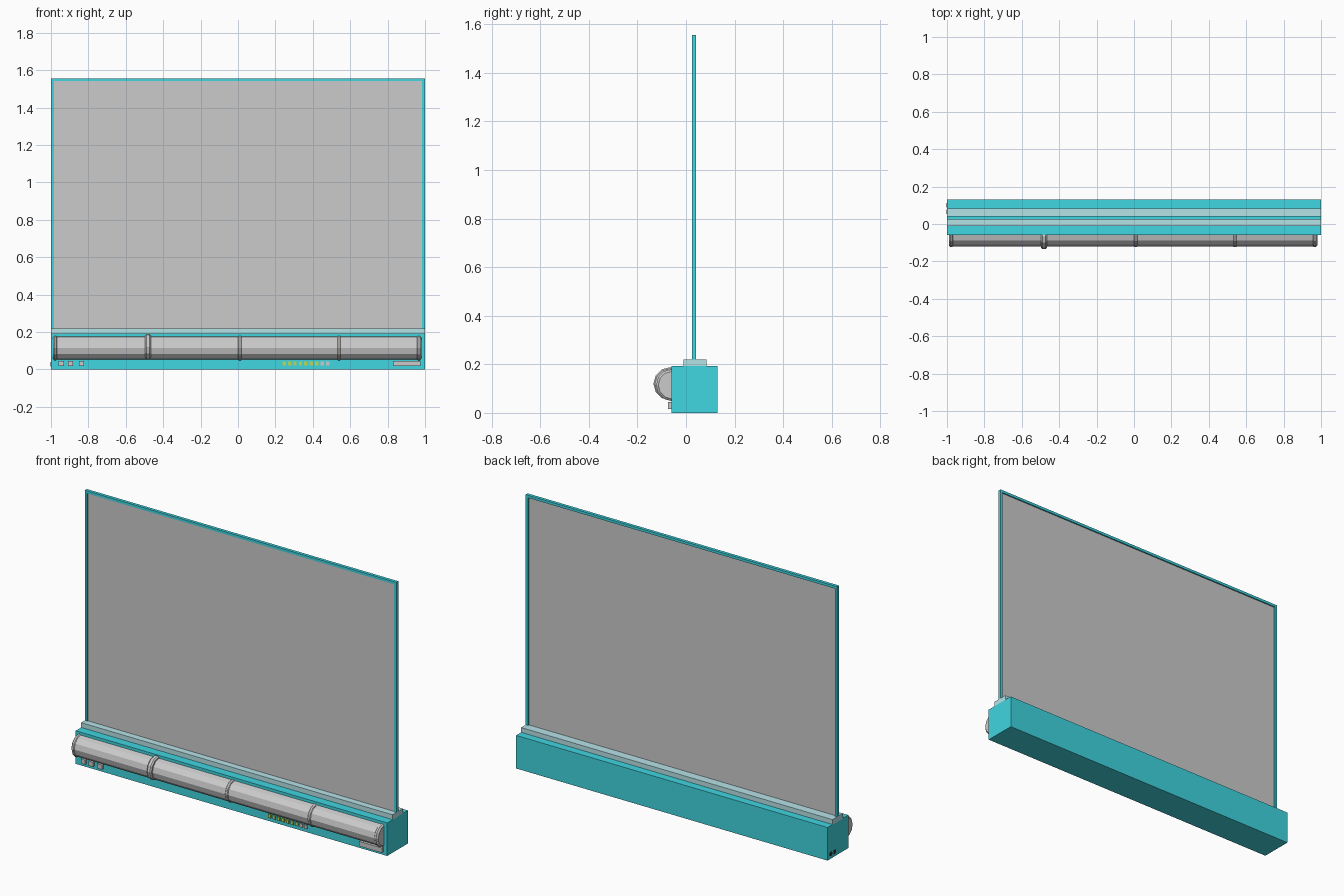
import bpy, bmesh, math
from mathutils import Matrix

if "Cube" in bpy.data.objects:
    bpy.data.objects.remove(bpy.data.objects["Cube"])


def material(name, r, g, b):
    m = bpy.data.materials.new(name)
    m.diffuse_color = (r, g, b, 1)
    m.use_nodes = True
    m.node_tree.nodes["Principled BSDF"].inputs["Base Color"].default_value = m.diffuse_color
    return m


TEAL = material("teal", 0.05, 0.67, 0.75)
PALE = material("pale_teal", 0.47, 0.77, 0.81)
GREEN = material("lamp_green", 0.5, 0.7, 0.1)
BLACK = material("socket_black", 0.03, 0.03, 0.03)


def finish(name, bm, mat):
    mesh = bpy.data.meshes.new(name)
    bmesh.ops.recalc_face_normals(bm, faces=bm.faces)
    bm.to_mesh(mesh)
    bm.free()
    ob = bpy.data.objects.new(name, mesh)
    bpy.context.collection.objects.link(ob)
    if mat:
        mesh.materials.append(mat)
    return ob


def box(name, x, y, z, mat=None):
    """Box given by its (min, max) range on each axis."""
    bm = bmesh.new()
    centre = [(a + b) / 2 for a, b in (x, y, z)]
    size = [b - a for a, b in (x, y, z)]
    bmesh.ops.create_cube(bm, size=1, matrix=Matrix.Translation(centre) @ Matrix.Diagonal((*size, 1)))
    return finish(name, bm, mat)


def lathe_x(name, profile, y, z, sides=12, mat=None):
    """Flat-sided solid turned around an axis along x; profile is (x, radius)."""
    bm = bmesh.new()
    rings = [[bm.verts.new((x, y + r * math.cos(2 * math.pi * i / sides),
                            z + r * math.sin(2 * math.pi * i / sides)))
              for i in range(sides)] for x, r in profile]
    for a, b in zip(rings, rings[1:]):
        for i in range(sides):
            j = (i + 1) % sides
            bm.faces.new((a[i], a[j], b[j], b[i]))
    bm.faces.new(rings[0])
    bm.faces.new(rings[-1])
    return finish(name, bm, mat)


# Base housing and the raised ledge
box("base_housing", (-1, 1), (-0.06, 0.13), (0, 0.192), TEAL)
box("top_ledge", (-1, 1), (-0.01, 0.084), (0.19, 0.22), PALE)

# Screen frame and panel
FY = (0.024, 0.042)
for side, s in (("left", -1), ("right", 1)):
    box(side + "_frame_bar", tuple(sorted((s * 1.0, s * 0.985))), FY, (0.215, 1.556), TEAL)
box("top_frame_bar", (-0.985, 0.985), FY, (1.541, 1.556), TEAL)
box("screen_panel", (-0.986, 0.986), (0.029, 0.034), (0.215, 1.542))

# Tube along the front, with its collars and end caps
TY, TZ = -0.057, 0.114
lathe_x("front_tube", [(-0.975, 0.062), (0.965, 0.062)], TY, TZ)
for i, x in enumerate((0.01, 0.54)):
    lathe_x(f"thin_collar_{i + 1}", [(x - 0.009, 0.063), (x - 0.005, 0.066),
                                     (x + 0.005, 0.066), (x + 0.009, 0.063)], TY, TZ)
lathe_x("wide_collar", [(-0.496, 0.062), (-0.489, 0.068), (-0.473, 0.068), (-0.466, 0.062)],
        -0.066, 0.12)
for name, x, s in (("left_end_cap", -0.968, -1), ("right_end_cap", 0.958, 1)):
    lathe_x(name, [(x, 0.062), (x + s * 0.004, 0.066), (x + s * 0.014, 0.066), (x + s * 0.022, 0.057)],
            TY, TZ)

# Push buttons, indicator lamps and plate on the front
for i, x in enumerate((-0.945, -0.895, -0.837)):
    box(f"push_button_{i + 1}", (x - 0.014, x + 0.014), (-0.072, -0.058), (0.018, 0.045))
for i in range(9):
    x = 0.247 + 0.029 * i
    box(f"indicator_{i + 1}", (x - 0.009, x + 0.009), (-0.066, -0.058), (0.021, 0.042),
        GREEN if i < 7 else None)
box("front_plate", (0.83, 0.975), (-0.074, -0.058), (0.017, 0.045))

# Sockets on the left end
for i, y in enumerate((0.1, 0.065)):
    lathe_x(f"side_socket_{i + 1}", [(-1.002, 0.012), (-0.99, 0.012)], y, 0.028, 12, BLACK)
